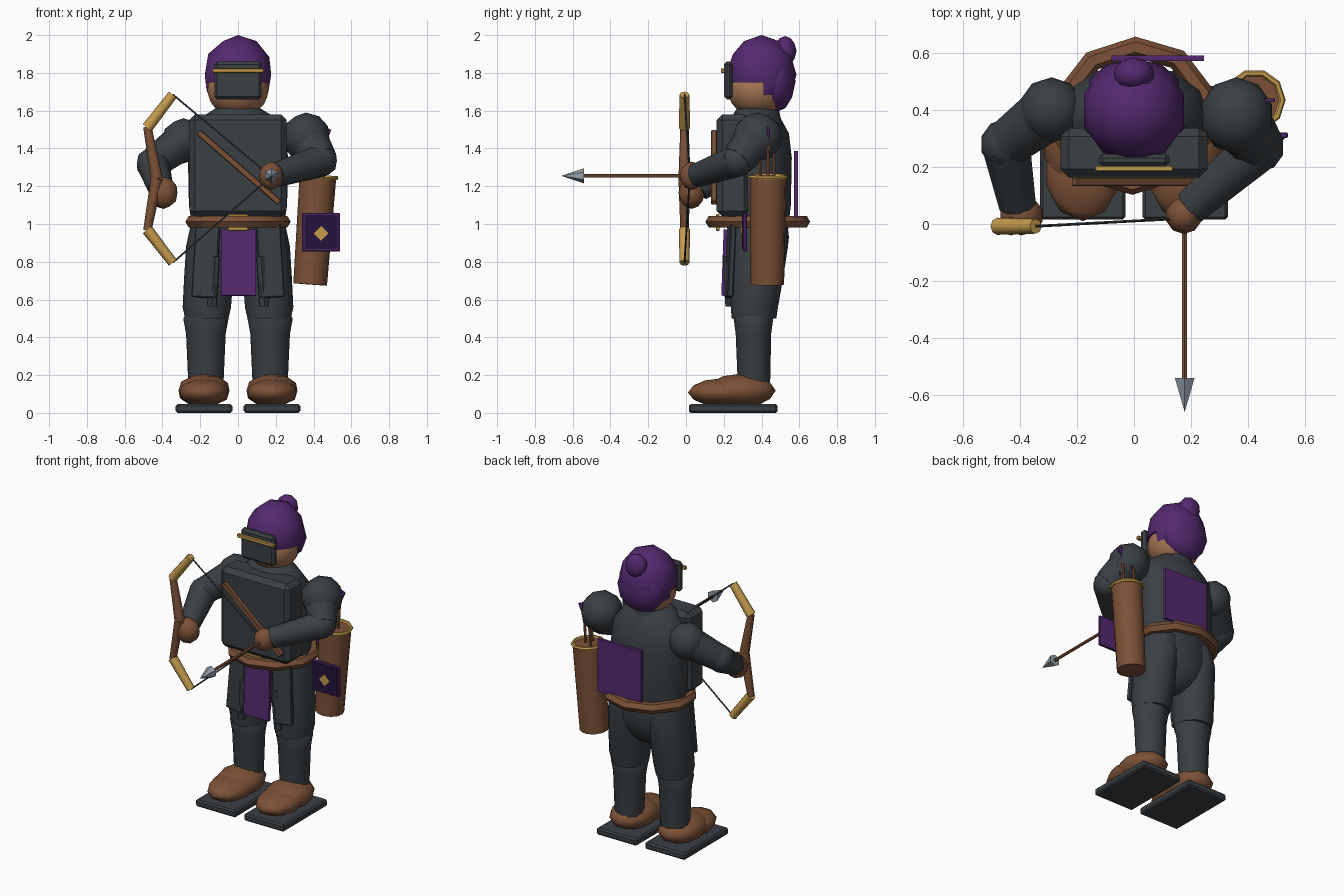
import bpy, math
from mathutils import Vector

if "Cube" in bpy.data.objects:
    bpy.data.objects.remove(bpy.data.objects["Cube"])


def material(name, rgb):
    m = bpy.data.materials.new(name)
    m.diffuse_color = (*rgb, 1)
    m.use_nodes = True
    m.node_tree.nodes["Principled BSDF"].inputs["Base Color"].default_value = m.diffuse_color
    return m


GREY = material("dark_cloth", (0.042, 0.050, 0.057))
BROWN = material("brown_leather", (0.20, 0.082, 0.038))
PURPLE = material("purple_cloth", (0.088, 0.022, 0.16))
NIGHT = material("dark_purple", (0.018, 0.006, 0.045))
GOLD = material("gold", (0.56, 0.33, 0.075))
SKIN = material("skin", (0.38, 0.18, 0.09))
STEEL = material("steel", (0.30, 0.34, 0.39))


def finish(name, mat, smooth=True):
    o = bpy.context.object
    o.name = name
    o.data.materials.append(mat)
    if smooth:
        bpy.ops.object.shade_smooth_by_angle(angle=math.radians(50))
    return o


def box(name, mat, center, size, rot=(0, 0, 0), bevel=0.0):
    bpy.ops.mesh.primitive_cube_add(size=1, location=center, rotation=rot)
    o = finish(name, mat, False)
    o.scale = size
    if bevel:
        bpy.ops.object.transform_apply(location=False, rotation=False, scale=True)
        b = o.modifiers.new("bevel", 'BEVEL')
        b.width, b.segments = bevel, 1
    return o


def ball(name, mat, center, radii, rot=(0, 0, 0), level=2):
    bpy.ops.mesh.primitive_ico_sphere_add(subdivisions=level, radius=1,
                                          location=center, rotation=rot)
    o = finish(name, mat)
    o.scale = radii
    return o


def limb(name, mat, a, b, r1, r2, sides=10):
    a, b = Vector(a), Vector(b)
    d = b - a
    bpy.ops.mesh.primitive_cone_add(vertices=sides, radius1=r1, radius2=r2, depth=d.length,
                                    location=(a + b) / 2,
                                    rotation=d.to_track_quat('Z', 'Y').to_euler())
    return finish(name, mat)


def ring(name, mat, center, rx, ry, minor, rz, segs, rot=(0, 0, 0)):
    bpy.ops.mesh.primitive_torus_add(major_segments=segs, minor_segments=6, major_radius=1,
                                     minor_radius=minor, location=center, rotation=rot)
    o = finish(name, mat)
    o.scale = (rx, ry, rz)
    return o


def loft(name, mat, rings, sides=12):
    # stack of ellipses: (centre x, centre y, z, rx, ry)
    verts, faces = [], []
    for cx, cy, z, rx, ry in rings:
        for i in range(sides):
            t = 2 * math.pi * i / sides
            verts.append((cx + rx * math.cos(t), cy + ry * math.sin(t), z))
    for k in range(len(rings) - 1):
        for i in range(sides):
            j = (i + 1) % sides
            faces.append((k * sides + i, k * sides + j, (k + 1) * sides + j, (k + 1) * sides + i))
    faces.append(tuple(reversed(range(sides))))
    faces.append(tuple(range(len(verts) - sides, len(verts))))
    me = bpy.data.meshes.new(name)
    me.from_pydata(verts, [], faces)
    o = bpy.data.objects.new(name, me)
    bpy.context.collection.objects.link(o)
    bpy.ops.object.select_all(action='DESELECT')
    o.select_set(True)
    bpy.context.view_layer.objects.active = o
    return finish(name, mat)


# feet and legs
for s, side in ((-1, "left"), (1, "right")):
    x = 0.18 * s
    box(side + "_sole", GREY, (x, 0.25, 0.0235), (0.3, 0.47, 0.047), bevel=0.01)
    ball(side + "_boot_toe", BROWN, (x, 0.19, 0.108), (0.135, 0.18, 0.075))
    ball(side + "_boot", BROWN, (x, 0.29, 0.118), (0.142, 0.185, 0.09))
    loft(side + "_shin", GREY, [(x - .01 * s, .36, .13, .092, .085), (x - .01 * s, .357, .42, .105, .094),
                               (x - .01 * s, .357, .5, .12, .105), (x - .01 * s, .357, .53, .1, .1)])
    loft(side + "_thigh", GREY, [(.165 * s, .36, .5, .115, .118), (.165 * s, .362, .56, .128, .125),
                                (.155 * s, .375, .72, .13, .14), (.145 * s, .385, .88, .13, .155),
                                (.13 * s, .38, 1.0, .12, .15)])
    # hip plates and hanging rods
    box(side + "_hip_plate", GREY, (.17 * s, .235, .805), (.13, .03, .39),
        (math.radians(-3), math.radians(-3 * s), math.radians(8 * s)), .006)
    limb(side + "_rod", GREY, (.118 * s, .22, .83), (.138 * s, .235, .565), .023, .027, 6)

# body
ball("pelvis", GREY, (0, .385, .93), (.245, .16, .25), level=3)
loft("torso", GREY, [(0, .38, .96, .24, .16), (0, .38, 1.1, .26, .175), (0, .38, 1.35, .265, .18),
                     (0, .38, 1.48, .25, .165), (0, .37, 1.58, .17, .12), (0, .37, 1.63, .09, .09)])
box("chest_plate", GREY, (0, .25, 1.31), (.515, .175, .54), bevel=.03)
box("chest_strap", BROWN, (.005, .148, 1.3), (.57, .03, .032), (0, math.radians(41), 0), .004)
ring("belt", BROWN, (0, .38, 1.012), .255, .24, .15, .235, 10, (0, 0, math.radians(18)))
box("buckle", GOLD, (0, .168, 1.008), (.11, .02, .088), bevel=.004)
box("front_cloth", PURPLE, (.003, .203, .795), (.186, .02, .35), (math.radians(-2), 0, 0))
box("back_cloth", PURPLE, (.083, .582, 1.208), (.325, .02, .355))

# head, hood and visor
ball("head", SKIN, (0, .38, 1.715), (.163, .16, .15), level=3)
limb("neck", GREY, (0, .38, 1.53), (0, .385, 1.64), .13, .1)
hood = ball("hood", PURPLE, (0, .40, 1.79), (.185, .185, .21))
cutter = box("hood_cutter", PURPLE, (0, .2, 1.55), (.6, .42, .4))
cutter.hide_render = True
cutter.hide_viewport = True
cutter.display_type = 'WIRE'
cut = hood.modifiers.new("face_opening", 'BOOLEAN')
cut.operation, cut.object = 'DIFFERENCE', cutter
ball("hood_back", PURPLE, (0, .475, 1.755), (.165, .105, .165))
ball("hood_tip", PURPLE, (0, .525, 1.915), (.072, .06, .08))
box("visor", GREY, (0, .224, 1.76), (.25, .045, .2), bevel=.015)
box("visor_band", GOLD, (0, .195, 1.812), (.275, .022, .024), bevel=.004)

# bow arm
shoulder, elbow, hand = (-.29, .4, 1.44), (-.45, .28, 1.32), (-.41, .07, 1.19)
ball("bow_shoulder", GREY, shoulder, (.115, .115, .12))
limb("bow_upper_arm", GREY, shoulder, elbow, .105, .085)
ball("bow_elbow", GREY, elbow, (.09, .09, .09))
limb("bow_forearm", GREY, elbow, hand, .088, .068)
ball("bow_glove", BROWN, (-.395, .03, 1.165), (.078, .07, .085))

# drawing arm
shoulder, elbow, hand = (.36, .38, 1.46), (.44, .27, 1.335), (.2, .06, 1.26)
ball("draw_shoulder", GREY, shoulder, (.13, .135, .13))
limb("draw_upper_arm", GREY, shoulder, elbow, .115, .09)
ball("draw_elbow", GREY, elbow, (.088, .088, .088))
limb("draw_forearm", GREY, elbow, hand, .088, .066)
ball("draw_glove", BROWN, (.175, .03, 1.255), (.065, .065, .075))

# bow and string
for s, side in ((1, "upper"), (-1, "lower")):
    def at(x, dz):
        return (x, -.008, 1.24 + s * dz)
    limb(side + "_bow_tip", GOLD, at(-.345, .445), at(-.48, .27), .026, .03, 8)
    limb(side + "_bow_limb", BROWN, at(-.48, .275), at(-.43, 0), .022, .032, 8)
    limb(side + "_string", GREY, at(-.345, .445), (.175, .02, 1.25), .005, .005, 5)

# nocked arrow
limb("arrow_shaft", BROWN, (.178, .04, 1.255), (.178, -.56, 1.255), .01, .01, 6)
limb("arrow_head", STEEL, (.178, -.54, 1.255), (.178, -.66, 1.255), .04, 0, 6)

# quiver with spare arrows
limb("quiver", BROWN, (.382, .43, .68), (.423, .435, 1.25), .09, .098, 12)
ring("quiver_rim", GOLD, (.423, .435, 1.25), .098, .098, .12, .098, 10, (0, math.radians(4), 0))
for i, (dx, dy, top) in enumerate(((.03, 0, 1.5), (-.03, .03, 1.43), (.005, -.04, 1.4))):
    limb(f"spare_shaft_{i}", BROWN, (.41 + dx, .435 + dy, 1.2), (.43 + dx, .435 + dy, top), .009, .009, 6)
    box(f"fletching_{i}", PURPLE, (.432 + dx, .435 + dy, top - .02), (.045, .012, .06),
        (0, math.radians(25), 0))

# side badge with a plain diamond ornament
box("badge_border", PURPLE, (.44, .312, .957), (.2, .02, .205), bevel=.004)
box("badge_field", NIGHT, (.44, .3, .957), (.175, .008, .18))
box("badge_diamond", GOLD, (.44, .295, .95), (.055, .006, .055), (0, math.radians(45), 0))
